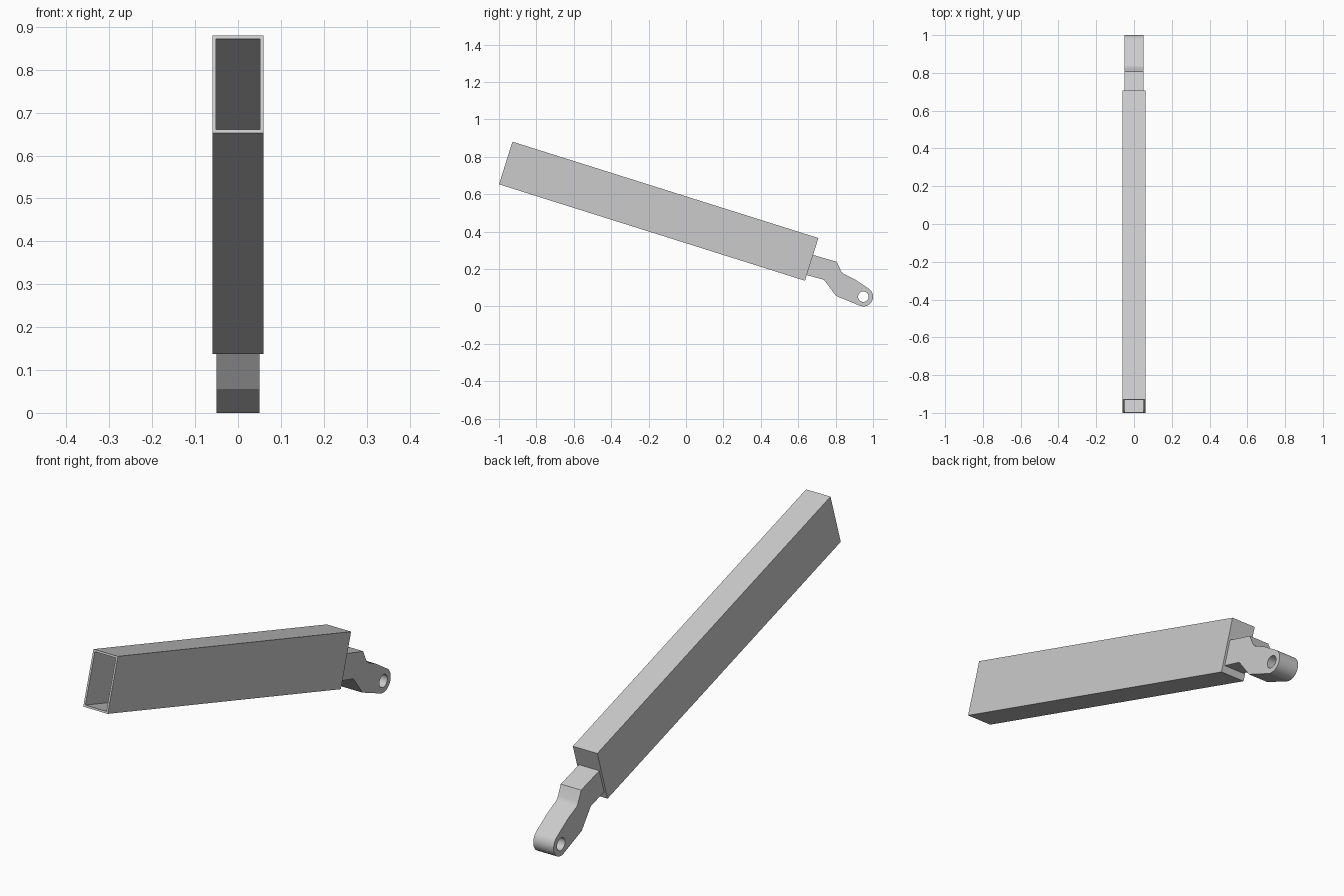
import bpy, bmesh, math
from mathutils import Matrix

cube = bpy.data.objects.get("Cube")
if cube:
    bpy.data.objects.remove(cube, do_unlink=True)

grey = bpy.data.materials.new("plain_grey")
grey.use_nodes = True
colour = (0.6, 0.6, 0.6, 1)
grey.diffuse_color = colour
grey.node_tree.nodes["Principled BSDF"].inputs["Base Color"].default_value = colour


def add_object(name, mesh):
    obj = bpy.data.objects.new(name, mesh)
    mesh.materials.clear()
    mesh.materials.append(grey)
    bpy.context.collection.objects.link(obj)
    return obj


def arc(cy, cz, radius, start, end, steps):
    angles = [math.radians(start + (end - start) * i / steps) for i in range(steps + 1)]
    return [(cy + radius * math.cos(a), cz + radius * math.sin(a)) for a in angles]


# Sloping box tube, open at the front and closed at the back
LENGTH, HEIGHT, WIDTH, WALL = 1.715, 0.239, 0.12, 0.012
bm = bmesh.new()
bmesh.ops.create_cube(bm, size=1, matrix=Matrix.Diagonal((WIDTH, LENGTH, HEIGHT, 1)))
front = min(bm.faces, key=lambda f: f.calc_center_median().y)
bmesh.ops.inset_region(bm, faces=[front], thickness=WALL)
cavity = bmesh.ops.extrude_discrete_faces(bm, faces=[front])["faces"][0]
bmesh.ops.translate(bm, verts=cavity.verts, vec=(0, LENGTH - WALL, 0))
bmesh.ops.recalc_face_normals(bm, faces=bm.faces)
bm.transform(Matrix.Translation((0, -0.146, 0.509)) @ Matrix.Rotation(math.radians(-17.48), 4, "X"))
tube_mesh = bpy.data.meshes.new("box_tube")
bm.to_mesh(tube_mesh)
bm.free()
add_object("box_tube", tube_mesh)

# Cranked lug: side profile with a rounded eye and a pin hole
EYE_Y, EYE_Z, EYE_R, HOLE_R = 0.948, 0.052, 0.052, 0.028
outline = [(0.643, 0.168), (0.738, 0.142), (0.802, 0.056)]
outline += arc(EYE_Y, EYE_Z, EYE_R, -112.6, 58.3, 20)
outline += [(0.898, 0.147), (0.842, 0.174), (0.833, 0.182), (0.826, 0.194),
            (0.807, 0.238), (0.676, 0.276)]
hole = arc(EYE_Y, EYE_Z, HOLE_R, 0, 360, 32)[:-1]

curve = bpy.data.curves.new("lug_profile", "CURVE")
curve.dimensions = "2D"
curve.fill_mode = "BOTH"
curve.extrude = 0.05
for points in (outline, hole):
    spline = curve.splines.new("POLY")
    spline.points.add(len(points) - 1)
    spline.use_cyclic_u = True
    for point, (y, z) in zip(spline.points, points):
        point.co = (y, z, 0, 1)

helper = bpy.data.objects.new("lug_profile", curve)
bpy.context.collection.objects.link(helper)
bpy.context.view_layer.update()
lug_mesh = bpy.data.meshes.new_from_object(helper.evaluated_get(bpy.context.evaluated_depsgraph_get()))
bpy.data.objects.remove(helper, do_unlink=True)

# Stand the profile up so its thickness runs along x
bm = bmesh.new()
bm.from_mesh(lug_mesh)
bm.transform(Matrix(((0, 0, 1, 0), (1, 0, 0, 0), (0, 1, 0, 0), (0, 0, 0, 1))))
bmesh.ops.remove_doubles(bm, verts=bm.verts, dist=0.0001)
bmesh.ops.recalc_face_normals(bm, faces=bm.faces)
bm.to_mesh(lug_mesh)
bm.free()
lug = add_object("pivot_lug", lug_mesh)

bpy.ops.object.select_all(action="DESELECT")
lug.select_set(True)
bpy.context.view_layer.objects.active = lug
bpy.ops.object.shade_smooth_by_angle(angle=math.radians(30))
